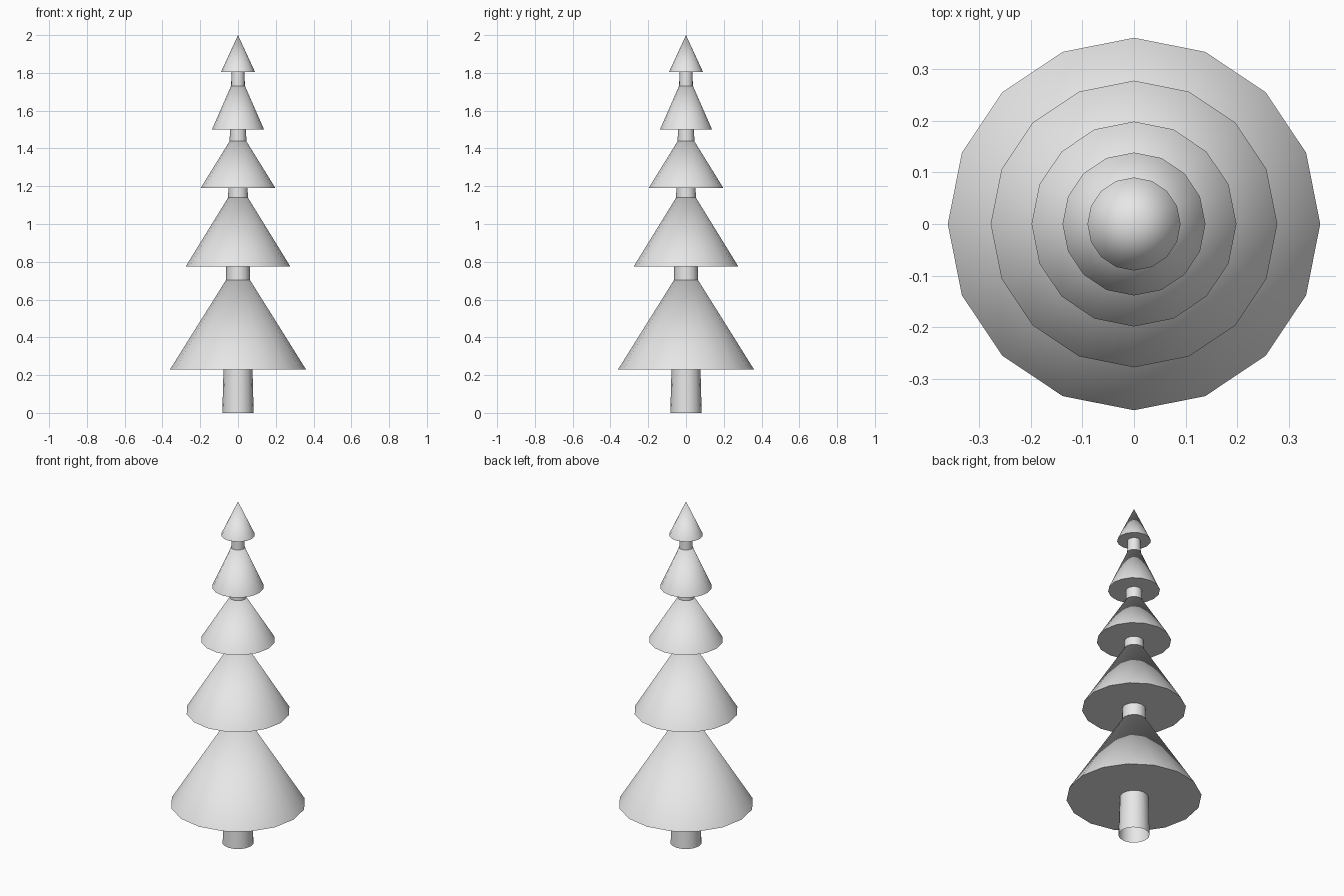
import bpy
import math

cube = bpy.data.objects.get("Cube")
if cube:
    bpy.data.objects.remove(cube, do_unlink=True)

SIDES = 16

grey = bpy.data.materials.new("pale_grey")
grey.use_nodes = True
grey.diffuse_color = (0.8, 0.8, 0.8, 1)
grey.node_tree.nodes["Principled BSDF"].inputs["Base Color"].default_value = (0.8, 0.8, 0.8, 1)


def add_cone(name, bottom, top, radius, top_radius=0.0, cap="NGON"):
    """Upright cone or tapered tube between two heights."""
    bpy.ops.mesh.primitive_cone_add(
        vertices=SIDES, radius1=radius, radius2=top_radius, depth=top - bottom,
        end_fill_type=cap, location=(0, 0, (bottom + top) / 2))
    obj = bpy.context.object
    obj.name = name
    obj.data.materials.append(grey)
    bpy.ops.object.shade_smooth_by_angle(angle=math.radians(35))
    return obj


# Tapered trunk, open at the foot, ending inside the top tier
add_cone("trunk", 0.0, 1.86, 0.083, 0.033, cap="NOTHING")

# Foliage tiers: base height, tip height, base radius
tiers = [
    (0.23, 0.805, 0.36),
    (0.775, 1.225, 0.277),
    (1.19, 1.51, 0.198),
    (1.50, 1.815, 0.138),
    (1.805, 2.0, 0.09),
]
for number, (base, tip, radius) in enumerate(tiers, 1):
    add_cone(f"foliage_tier_{number}", base, tip, radius)
